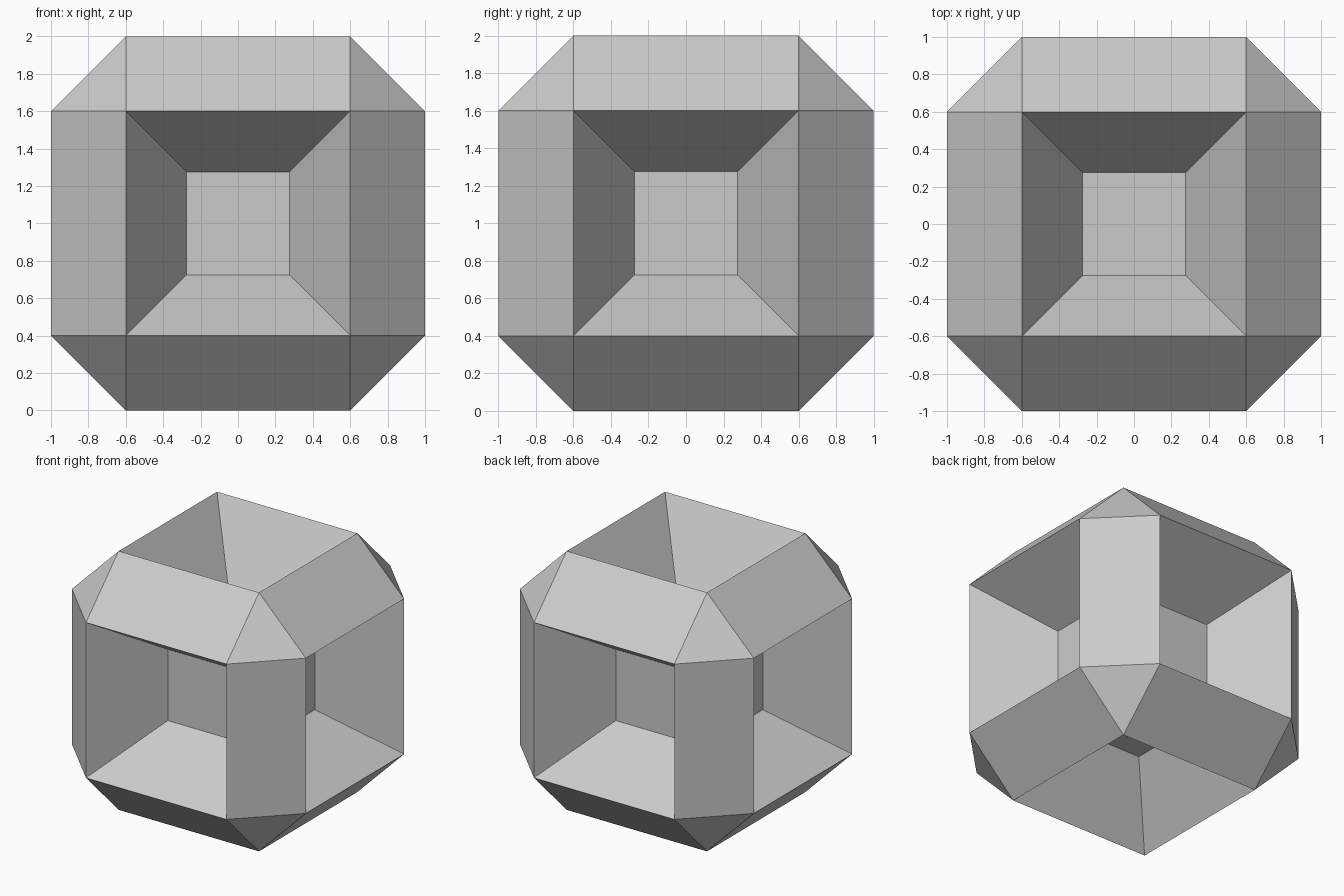
import bpy
import bmesh

HALF = 1.0          # half the overall size
CHAMFER = 0.4       # edge chamfer width
FLOOR_HALF = 0.275  # half width of each pit floor
FLOOR_DIST = 0.465  # distance of each pit floor from the centre

default = bpy.data.objects.get("Cube")
if default:
    bpy.data.objects.remove(default, do_unlink=True)

# Plain grey material
grey = bpy.data.materials.new("light_grey")
grey.use_nodes = True
colour = (0.6, 0.6, 0.6, 1)
grey.diffuse_color = colour
grey.node_tree.nodes["Principled BSDF"].inputs["Base Color"].default_value = colour

# Cube with broadly chamfered edges and corners
bm = bmesh.new()
bmesh.ops.create_cube(bm, size=2 * HALF)
bmesh.ops.bevel(bm, geom=bm.edges[:], offset=CHAMFER, offset_type='OFFSET',
                segments=1, profile=0.5, affect='EDGES')
bm.normal_update()

# Tapered square pit sunk into each of the six sides
sides = [f for f in bm.faces if max(abs(c) for c in f.normal) > 0.99]
for face in sides:
    normal = face.normal.copy()
    bmesh.ops.inset_individual(bm, faces=[face], use_even_offset=True,
                               thickness=HALF - CHAMFER - FLOOR_HALF)
    for v in face.verts:
        v.co -= normal * (HALF - FLOOR_DIST)

bmesh.ops.translate(bm, verts=bm.verts[:], vec=(0, 0, HALF))
bm.normal_update()
mesh = bpy.data.meshes.new("hollowed_block")
bm.to_mesh(mesh)
bm.free()
mesh.materials.append(grey)
block = bpy.data.objects.new("hollowed_block", mesh)
bpy.context.collection.objects.link(block)
